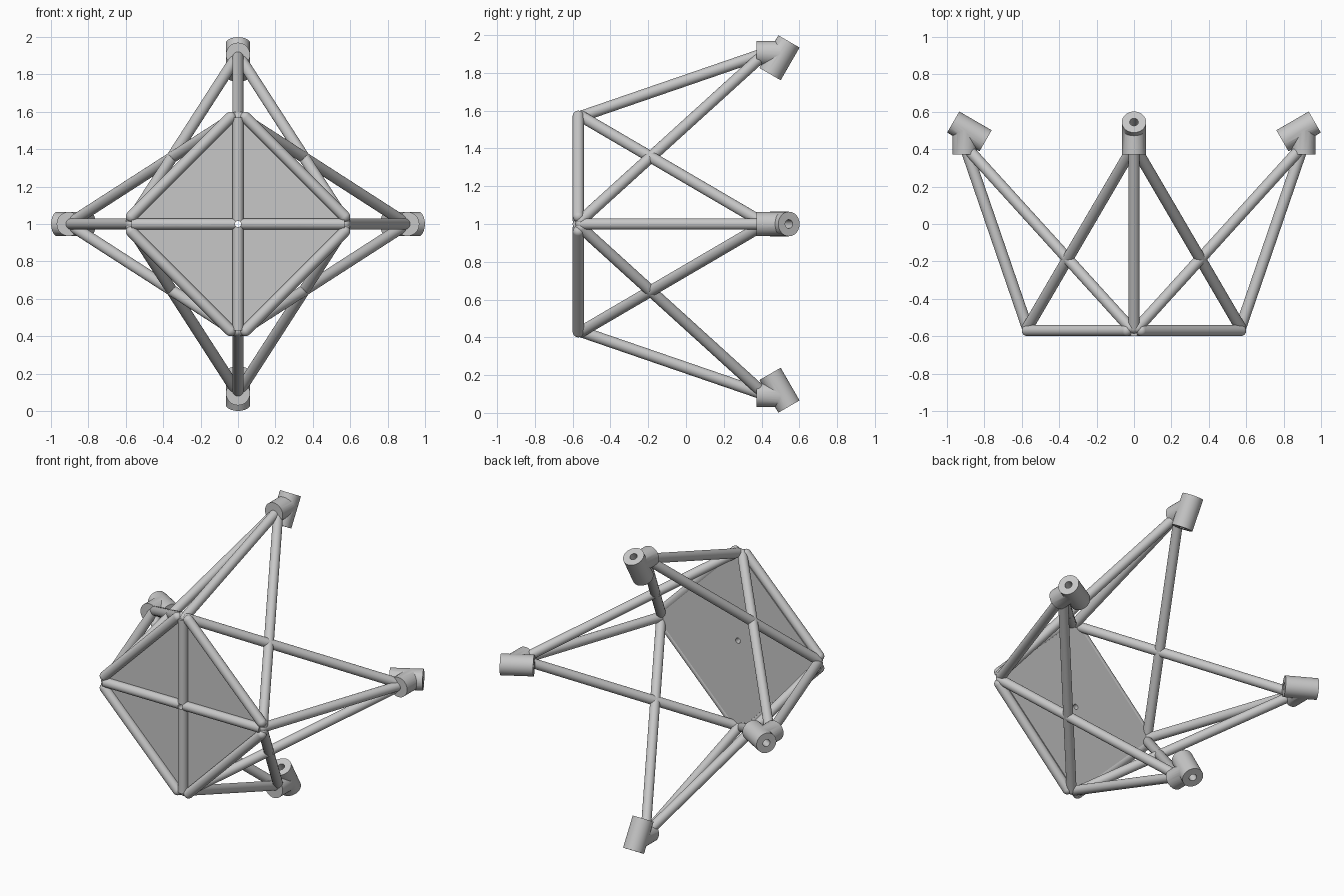
import bpy, bmesh
from math import pi, radians
from mathutils import Matrix, Vector

cube = bpy.data.objects.get("Cube")
if cube:
    bpy.data.objects.remove(cube, do_unlink=True)

FRONT = -0.57     # depth of the front frame
CORNER = 0.57     # frame half diagonal
GAP = 0.04        # offset of the edge tubes at each corner
TUBE = 0.03
SLEEVE = 0.065
CENTRE = Vector((0, 0, 1))

grey = bpy.data.materials.new("plain_grey")
grey.use_nodes = True
GREY = (0.57, 0.57, 0.57, 1)
grey.diffuse_color = GREY
grey.node_tree.nodes["Principled BSDF"].inputs["Base Color"].default_value = GREY


def finish(name, bm):
    mesh = bpy.data.meshes.new(name)
    bm.to_mesh(mesh)
    bm.free()
    mesh.materials.append(grey)
    obj = bpy.data.objects.new(name, mesh)
    bpy.context.collection.objects.link(obj)
    shade(obj)
    return obj


def activate(obj):
    bpy.ops.object.select_all(action='DESELECT')
    obj.select_set(True)
    bpy.context.view_layer.objects.active = obj


def shade(obj):
    activate(obj)
    bpy.ops.object.shade_smooth_by_angle(angle=radians(35))


def rod(name, a, b, radius, round_ends=False):
    """Cylinder between two points, optionally with ball ends."""
    a, b = Vector(a), Vector(b)
    turn = (b - a).to_track_quat('Z', 'Y').to_matrix().to_4x4()
    bm = bmesh.new()
    bmesh.ops.create_cone(bm, cap_ends=True, segments=32, radius1=radius, radius2=radius,
                          depth=(b - a).length, matrix=Matrix.Translation((a + b) / 2) @ turn)
    if round_ends:
        for p in (a, b):
            bmesh.ops.create_uvsphere(bm, u_segments=32, v_segments=16, radius=radius,
                                      matrix=Matrix.Translation(p) @ turn)
    return finish(name, bm)


def combine(obj, other, operation):
    """Apply a boolean and drop the helper."""
    activate(obj)
    mod = obj.modifiers.new("combine", 'BOOLEAN')
    mod.operation, mod.solver, mod.object = operation, 'EXACT', other
    bpy.ops.object.modifier_apply(modifier=mod.name)
    bpy.data.objects.remove(other, do_unlink=True)
    shade(obj)


def around(radial, y, side, quarter):
    """Point in the sector of one frame corner."""
    return CENTRE + Matrix.Rotation(quarter * pi / 2, 3, 'Y') @ Vector((radial, y, side))


# Cross bars and backing panel, pierced at the centre
bars = [rod("cross_bar_" + n, around(-CORNER, FRONT, 0, q), around(CORNER, FRONT, 0, q), TUBE)
        for n, q in (("level", 0), ("upright", 1))]
bm = bmesh.new()
bmesh.ops.create_cube(bm, size=1)
side = 0.59 * 2 ** 0.5
bmesh.ops.transform(bm, verts=bm.verts, matrix=Matrix.Translation((0, FRONT + TUBE - 0.01, 1))
                    @ Matrix.Rotation(pi / 4, 4, 'Y') @ Matrix.Diagonal((side, 0.022, side, 1)))
panel = finish("panel", bm)
for part in bars + [panel]:
    drill = rod("centre_drill", (0, FRONT - 0.2, 1), (0, FRONT + 0.2, 1), 0.017)
    combine(part, drill, 'DIFFERENCE')

for q, where in enumerate(("left", "bottom", "right", "top")):
    # Edge tube of the frame to the next corner
    rod("frame_edge_" + where, around(CORNER, FRONT, -GAP, q),
        around(GAP, FRONT, -CORNER, q), TUBE, True)

    # Three struts running back to the socket
    target = around(0.905, 0.42, 0, q)
    back = FRONT + 0.015
    rod("outer_strut_" + where, around(CORNER, back, 0, q), target, TUBE, True)
    for s, turn in (("a", 1), ("b", -1)):
        rod("cross_strut_" + where + "_" + s, around(0.02, back, turn * CORNER, q),
            target, TUBE, True)

    # Socket: straight collar joined to a tilted, bored sleeve
    def along(t):
        return around(0.88 + 0.866 * t, 0.495 + 0.5 * t, 0, q)
    socket = rod("socket_" + where, along(-0.1), along(0.1), SLEEVE)
    collar = rod("collar", around(0.905, 0.372, 0, q), around(0.905, 0.51, 0, q), SLEEVE - 0.0005)
    combine(socket, collar, 'UNION')
    combine(socket, rod("bore", along(-0.2), along(0.2), 0.023), 'DIFFERENCE')
